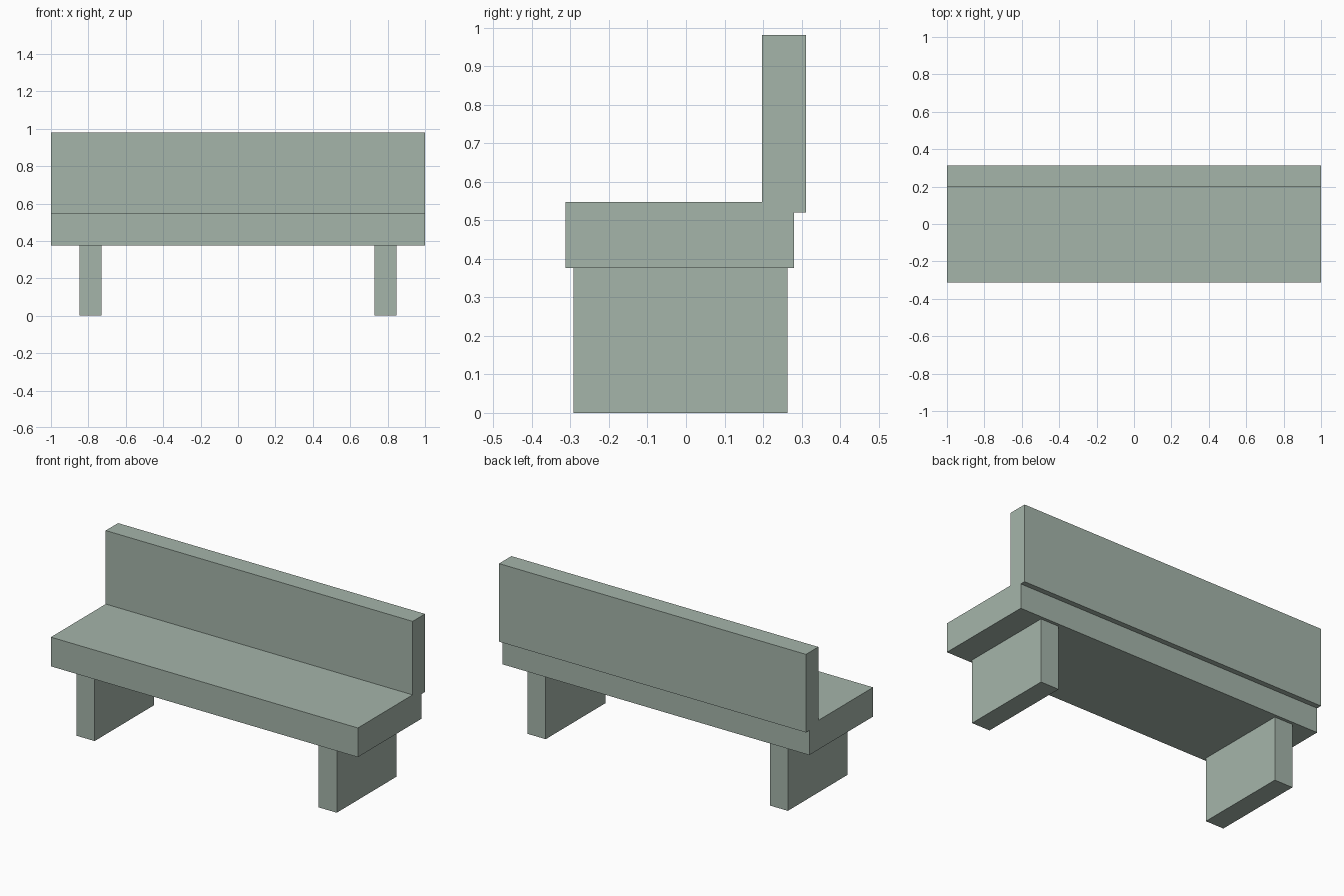
import bpy
import bmesh

if "Cube" in bpy.data.objects:
    bpy.data.objects.remove(bpy.data.objects["Cube"])

# Single grey-green colour
paint = bpy.data.materials.new("sage_green")
paint.diffuse_color = (0.376, 0.462, 0.402, 1.0)
paint.use_nodes = True
paint.node_tree.nodes["Principled BSDF"].inputs["Base Color"].default_value = paint.diffuse_color


def extrude_profile(name, profile, x0, x1):
    """Extrude a (y, z) outline along x into a closed solid."""
    bm = bmesh.new()
    face = bm.faces.new([bm.verts.new((x0, y, z)) for y, z in profile])
    result = bmesh.ops.extrude_face_region(bm, geom=[face], use_keep_orig=True)
    moved = [v for v in result["geom"] if isinstance(v, bmesh.types.BMVert)]
    bmesh.ops.translate(bm, verts=moved, vec=(x1 - x0, 0, 0))
    bmesh.ops.recalc_face_normals(bm, faces=bm.faces)
    mesh = bpy.data.meshes.new(name)
    bm.to_mesh(mesh)
    bm.free()
    mesh.materials.append(paint)
    obj = bpy.data.objects.new(name, mesh)
    bpy.context.scene.collection.objects.link(obj)
    return obj


# Seat slab and overhanging backrest as one continuous profile
extrude_profile("seat_and_backrest", [
    (-0.313, 0.376), (0.281, 0.376), (0.281, 0.521), (0.312, 0.521),
    (0.312, 0.981), (0.197, 0.981), (0.197, 0.548), (-0.313, 0.548),
], -1.0, 1.0)

# Two slab legs, mirrored about the centre
leg_outline = [(-0.292, 0.0), (0.263, 0.0), (0.263, 0.376), (-0.292, 0.376)]
for side, sign in (("left", -1), ("right", 1)):
    x0, x1 = sorted((sign * 0.73, sign * 0.848))
    extrude_profile(side + "_leg", leg_outline, x0, x1)
